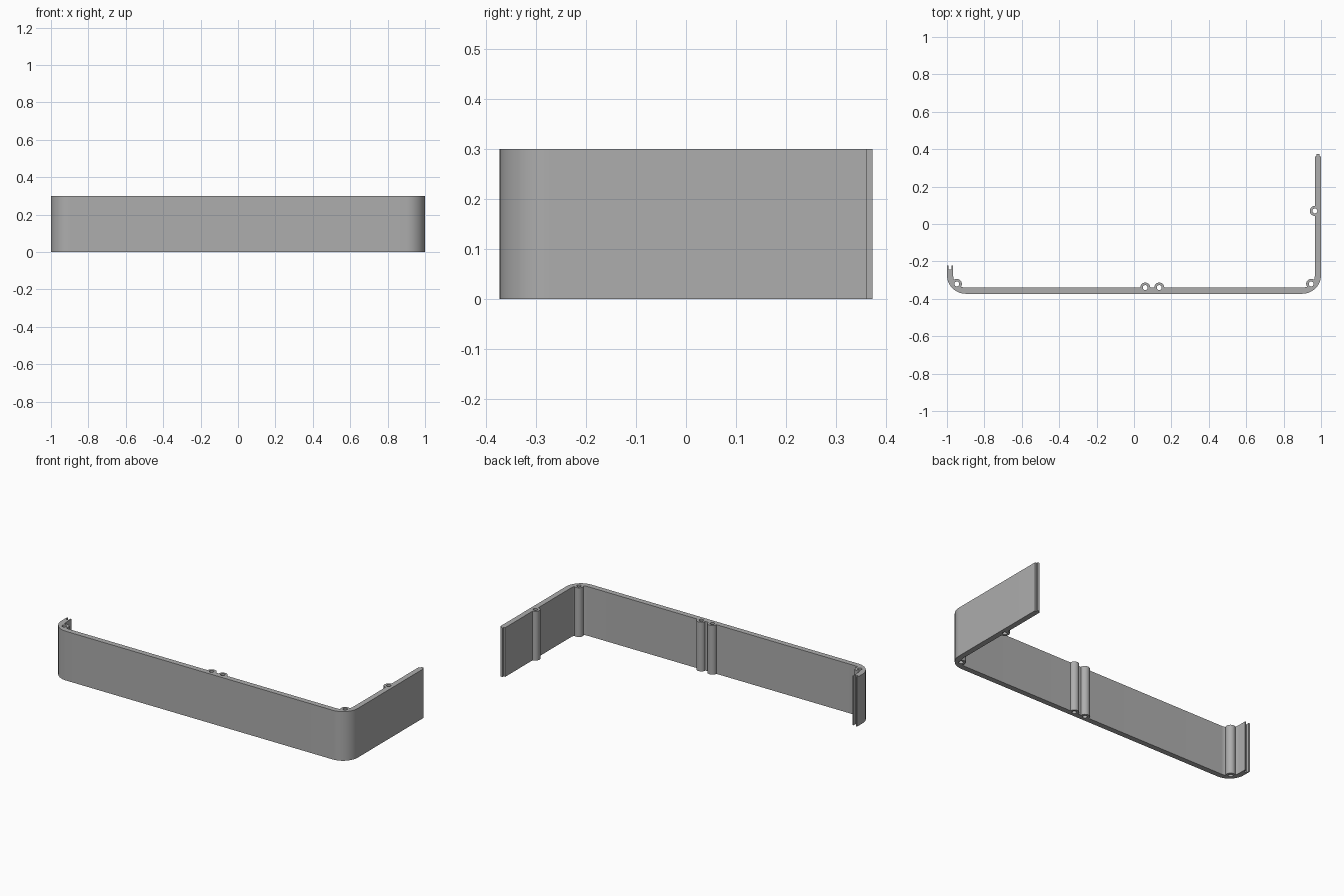
import bpy, bmesh
from math import sin, cos, pi, radians

if "Cube" in bpy.data.objects:
    bpy.data.objects.remove(bpy.data.objects["Cube"])

HEIGHT = 0.3
THICK = 0.033
FRONT = -0.373
RADIUS = 0.1
LEFT_END = 0.362      # end of the long side wall, before its tongue
RIGHT_END = -0.222    # end of the short side wall, with its groove
ARC_X, ARC_Y = 1 - RADIUS, FRONT + RADIUS
INNER_R = RADIUS - THICK

grey = bpy.data.materials.new("plain grey")
grey.use_nodes = True
colour = (0.42, 0.42, 0.42, 1)
grey.diffuse_color = colour
grey.node_tree.nodes["Principled BSDF"].inputs["Base Color"].default_value = colour


def arc(cx, cy, r, start, end, steps):
    """Points along an arc, angles in degrees."""
    angles = [radians(start + (end - start) * i / steps) for i in range(steps + 1)]
    return [(cx + r * cos(a), cy + r * sin(a)) for a in angles]


def prism(name, outline, z0=0.0, z1=HEIGHT):
    """Extrude a counter-clockwise outline upward."""
    bm = bmesh.new()
    base = bm.faces.new([bm.verts.new((x, y, z0)) for x, y in outline])
    top = bmesh.ops.extrude_face_region(bm, geom=[base])["geom"]
    verts = [v for v in top if isinstance(v, bmesh.types.BMVert)]
    bmesh.ops.translate(bm, verts=verts, vec=(0, 0, z1 - z0))
    bmesh.ops.recalc_face_normals(bm, faces=bm.faces)
    mesh = bpy.data.meshes.new(name)
    bm.to_mesh(mesh)
    bm.free()
    mesh.materials.append(grey)
    obj = bpy.data.objects.new(name, mesh)
    bpy.context.collection.objects.link(obj)
    return obj


def combine(target, other, operation):
    """Apply a boolean and discard the helper."""
    other.hide_render = True
    mod = target.modifiers.new("boolean", 'BOOLEAN')
    mod.operation = operation
    mod.solver = 'EXACT'
    mod.object = other
    bpy.ops.object.select_all(action='DESELECT')
    bpy.context.view_layer.objects.active = target
    target.select_set(True)
    bpy.ops.object.modifier_apply(modifier=mod.name)
    bpy.data.objects.remove(other)


# Wall outline: outer bends, tongue, inner bends, groove
mid = 1 - THICK / 2
tongue, groove = 0.007, 0.009
outline = arc(-ARC_X, ARC_Y, RADIUS, 180, 270, 16)
outline += arc(ARC_X, ARC_Y, RADIUS, 270, 360, 16)
outline += [(1, LEFT_END), (mid + tongue, LEFT_END), (mid + tongue, LEFT_END + 0.011),
            (mid - tongue, LEFT_END + 0.011), (mid - tongue, LEFT_END), (1 - THICK, LEFT_END)]
outline += arc(ARC_X, ARC_Y, INNER_R, 360, 270, 16)
outline += arc(-ARC_X, ARC_Y, INNER_R, 270, 180, 16)
outline += [(THICK - 1, RIGHT_END), (groove - mid, RIGHT_END), (groove - mid, RIGHT_END - 0.02),
            (-mid - groove, RIGHT_END - 0.02), (-mid - groove, RIGHT_END), (-1, RIGHT_END)]
wall = prism("enclosure_wall", outline)

# Screw bosses centred on the inner surface, bored right through
bend = INNER_R * cos(pi / 4)
bosses = [(-ARC_X - bend, ARC_Y - bend), (ARC_X + bend, ARC_Y - bend),
          (0.06, FRONT + THICK), (0.135, FRONT + THICK), (1 - THICK, 0.07)]
for x, y in bosses:
    combine(wall, prism("boss", arc(x, y, 0.027, 4, 349, 23)), 'UNION')
for x, y in bosses:
    combine(wall, prism("bore", arc(x, y, 0.013, 0, 345, 23), -0.1, HEIGHT + 0.1), 'DIFFERENCE')

bpy.ops.object.shade_smooth_by_angle(angle=radians(30))
